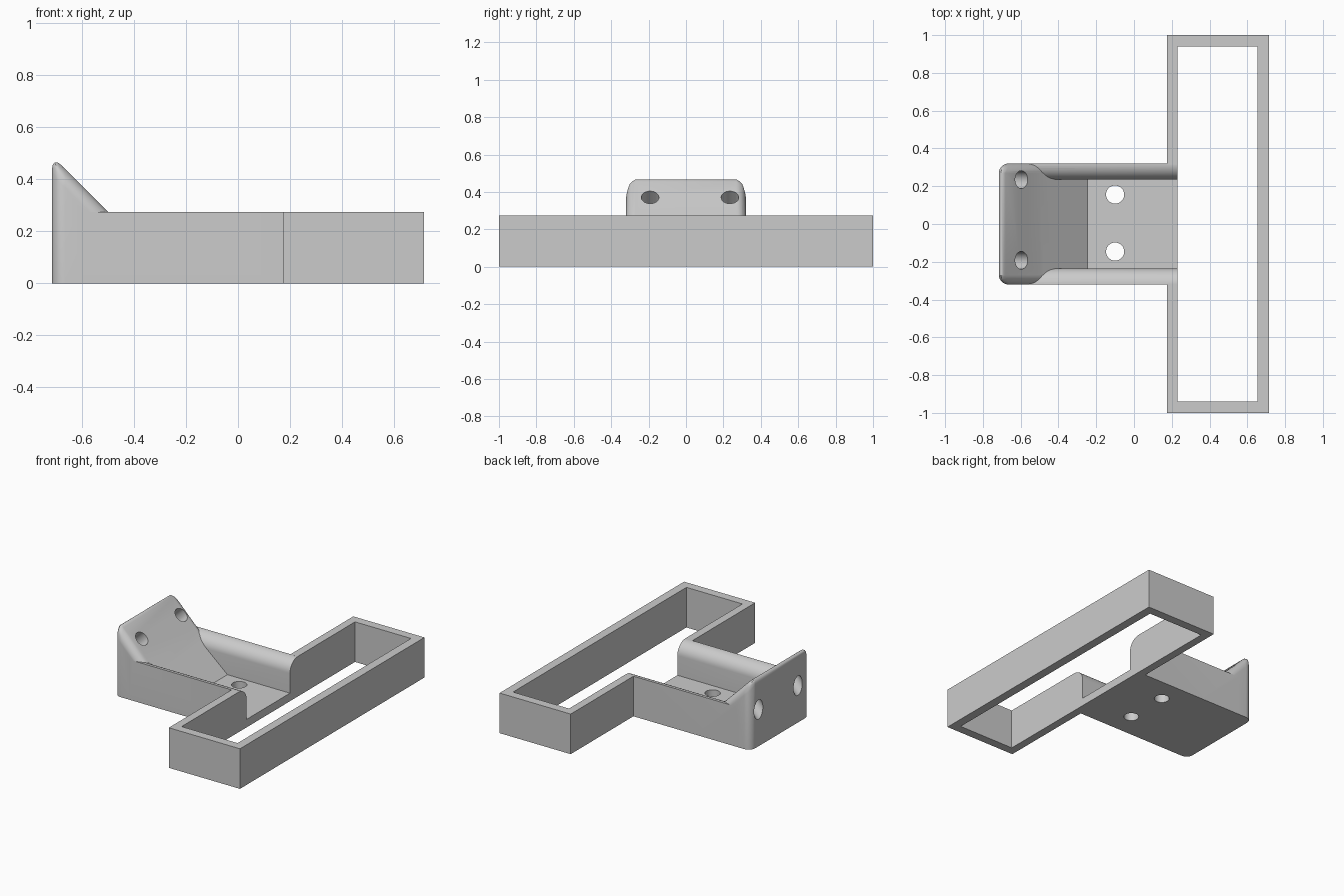
import bpy, bmesh, math
from mathutils import Vector, Matrix

if "Cube" in bpy.data.objects:
    bpy.data.objects.remove(bpy.data.objects["Cube"])

grey = bpy.data.materials.new("light_grey")
grey.diffuse_color = (0.6, 0.6, 0.6, 1)
grey.use_nodes = True
grey.node_tree.nodes["Principled BSDF"].inputs["Base Color"].default_value = grey.diffuse_color


def finish(bm, name):
    bmesh.ops.recalc_face_normals(bm, faces=bm.faces)
    mesh = bpy.data.meshes.new(name)
    bm.to_mesh(mesh)
    bm.free()
    mesh.materials.append(grey)
    obj = bpy.data.objects.new(name, mesh)
    bpy.context.collection.objects.link(obj)
    return obj


def prism(points, direction):
    """Closed outline swept along a direction."""
    bm = bmesh.new()
    face = bm.faces.new([bm.verts.new(p) for p in points])
    ext = bmesh.ops.extrude_face_region(bm, geom=[face])
    bmesh.ops.translate(bm, vec=direction,
                        verts=[v for v in ext["geom"] if isinstance(v, bmesh.types.BMVert)])
    return bm


def drill(name, centre, axis, radius, depth):
    bm = bmesh.new()
    rot = Vector(axis).to_track_quat('Z', 'Y').to_matrix().to_4x4()
    bmesh.ops.create_cone(bm, cap_ends=True, segments=40, radius1=radius, radius2=radius,
                          depth=depth, matrix=Matrix.Translation(centre) @ rot)
    return finish(bm, name)


def combine(target, other, operation):
    mod = target.modifiers.new(operation.lower(), 'BOOLEAN')
    mod.operation, mod.solver, mod.object = operation, 'EXACT', other
    bpy.context.view_layer.objects.active = target
    bpy.ops.object.modifier_apply(modifier=mod.name)
    bpy.data.objects.remove(other)


H, W, FLOOR, R = 0.275, 0.32, 0.055, 0.085

# Channel: floor with two side walls rounded on their inner top edge
half = [(W - R * math.sin(a), H - R + R * math.cos(a))
        for a in (i * math.pi / 24 for i in range(13))]
half = [(W, 0)] + half + [(W - R, FLOOR)]
section = half + [(-y, z) for y, z in reversed(half)]
bracket = finish(prism([(-0.6, y, z) for y, z in section], (0.83, 0, 0)), "bracket")

# Back wedge with rounded upright, top and sloping edges
bm = prism([(x, -W, z) for x, z in [(-0.715, 0), (-0.715, 0.49), (-0.225, 0)]], (0, 2 * W, 0))
edges = [e for e in bm.edges if max(v.co.z for v in e.verts) > 0.1]
bmesh.ops.bevel(bm, geom=edges, offset=0.05, offset_type='OFFSET', segments=8,
                profile=0.5, affect='EDGES')
combine(bracket, finish(bm, "back_wedge"), 'UNION')

# Lower ramp, slightly flatter than the wedge
ramp = [(-0.5, 0.01), (-0.5, 0.275), (-0.245, FLOOR), (-0.245, 0.01)]
combine(bracket, finish(prism([(x, -0.27, z) for x, z in ramp], (0, 0.54, 0)), "ramp"), 'UNION')

# Long rectangular frame, open where the channel joins it
side = [(0.175, 0.315), (0.175, 1), (0.715, 1), (0.715, -1), (0.175, -1), (0.175, -0.315),
        (0.23, -0.315), (0.23, -0.94), (0.655, -0.94), (0.655, 0.94), (0.23, 0.94), (0.23, 0.315)]
combine(bracket, finish(prism([(x, y, 0) for x, y in side], (0, 0, H)), "frame"), 'UNION')

# Screw holes: two square to the slope, two through the floor
for y in (0.235, -0.192):
    combine(bracket, drill("slope_hole", (-0.655, y, 0.312), (1, 0, 1), 0.047, 0.5), 'DIFFERENCE')
for y in (0.156, -0.146):
    combine(bracket, drill("floor_hole", (-0.1, y, 0.03), (0, 0, 1), 0.048, 0.3), 'DIFFERENCE')

bpy.ops.object.select_all(action='DESELECT')
bracket.select_set(True)
bpy.context.view_layer.objects.active = bracket
bpy.ops.object.shade_smooth_by_angle(angle=math.radians(25))
